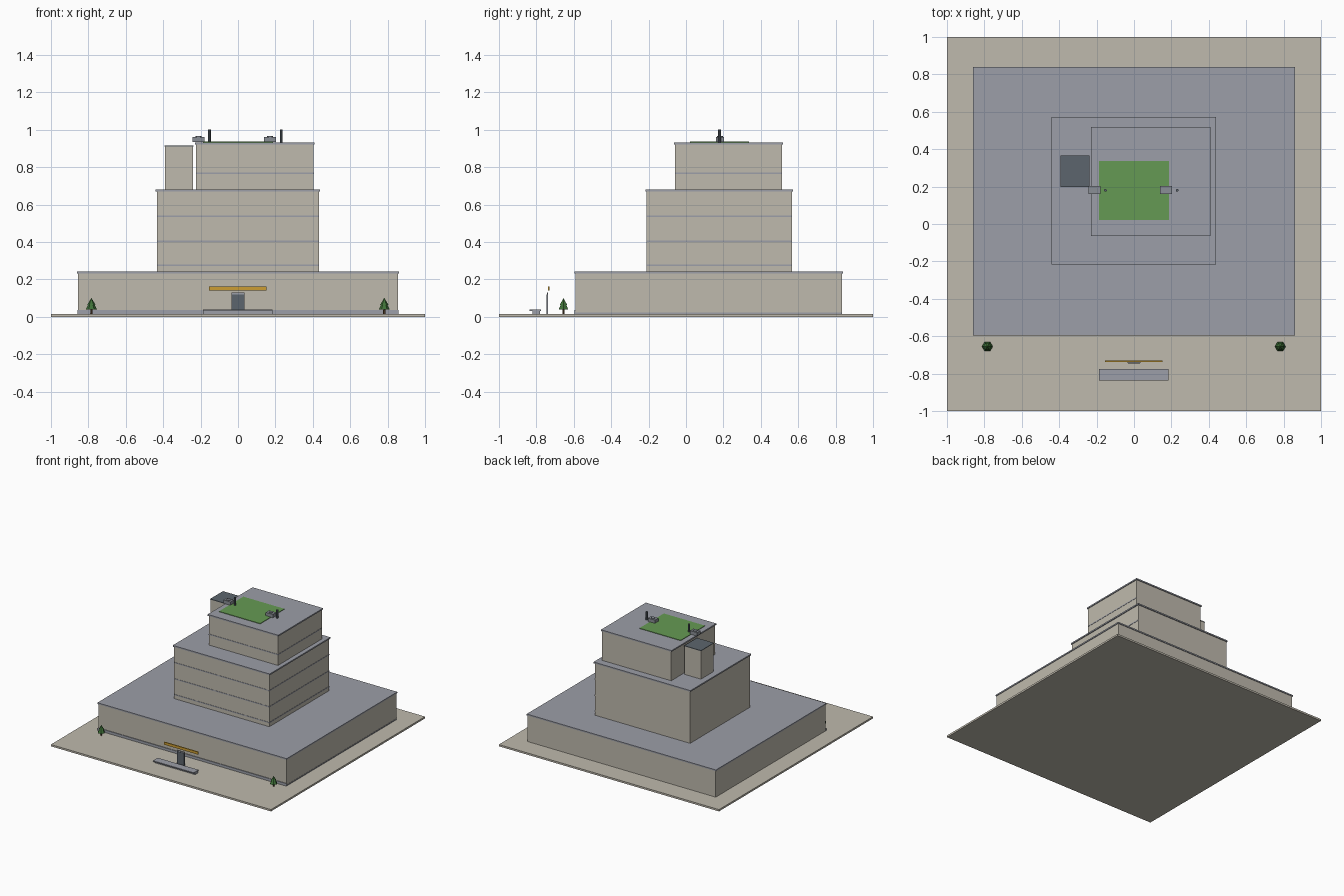
import bpy
import math

cube = bpy.data.objects.get("Cube")
if cube:
    bpy.data.objects.remove(cube)


def material(name, rgb):
    """Flat material from 0-255 display colour, stored as linear."""
    lin = [((c / 255 + 0.055) / 1.055) ** 2.4 for c in rgb] + [1.0]
    m = bpy.data.materials.new(name)
    m.use_nodes = True
    m.diffuse_color = lin
    bsdf = next(n for n in m.node_tree.nodes if n.type == 'BSDF_PRINCIPLED')
    bsdf.inputs["Base Color"].default_value = lin
    return m


STONE = material("warm_stone", (191, 186, 173))
ROOF = material("roof_grey", (156, 159, 168))
SLATE = material("dark_slate", (92, 101, 109))
UNIT = material("unit_grey", (138, 143, 150))
LAWN = material("lawn_green", (101, 154, 83))
LEAF = material("leaf_green", (62, 112, 55))
TRUNK = material("trunk_brown", (92, 70, 50))
GOLD = material("sign_gold", (204, 158, 52))


def finish(name, mat):
    ob = bpy.context.object
    ob.name = name
    ob.data.materials.append(mat)
    return ob


def box(name, x, y, z, mat):
    """Box given by its (min, max) range on each axis."""
    bpy.ops.mesh.primitive_cube_add(size=1)
    ob = finish(name, mat)
    for i, (a, b) in enumerate((x, y, z)):
        ob.location[i] = (a + b) / 2
        ob.scale[i] = b - a
    return ob


def cone(name, x, y, z, r1, r2, sides, mat):
    bpy.ops.mesh.primitive_cone_add(vertices=sides, radius1=r1, radius2=r2, depth=z[1] - z[0],
                                    location=(x, y, sum(z) / 2), rotation=(0, 0, math.pi / 6))
    return finish(name, mat)


def tier(name, x, y, z, lip, stripes=()):
    """Building block with an overhanging roof slab and floor lines on two sides."""
    box(name + "_walls", x, y, (z[0], z[1] - 0.01), STONE)
    box(name + "_roof", (x[0] - lip, x[1] + lip), (y[0] - lip, y[1] + lip),
        (z[1] - 0.011, z[1]), ROOF)
    for h in stripes:
        band = (h - 0.004, h + 0.004)
        box(name + "_front_line", x, (y[0] - 0.002, y[0]), band, ROOF)
        box(name + "_side_line", (x[1], x[1] + 0.002), y, band, ROOF)


# Ground and stacked building
box("ground_slab", (-1, 1), (-1, 1), (0, 0.015), STONE)
tier("podium", (-0.855, 0.855), (-0.592, 0.835), (0.015, 0.242), 0.005)
tier("middle_block", (-0.434, 0.432), (-0.21, 0.566), (0.242, 0.68), 0.007, (0.275, 0.405, 0.538))
tier("upper_block", (-0.225, 0.404), (-0.058, 0.513), (0.68, 0.932), 0.006, (0.768,))

# Podium plinth strips
box("plinth_front", (-0.857, 0.857), (-0.597, -0.592), (0.015, 0.036), ROOF)
box("plinth_side", (0.855, 0.857), (-0.592, 0.835), (0.015, 0.023), ROOF)

# Lift tower beside the upper block
box("lift_tower", (-0.39, -0.24), (0.2, 0.363), (0.68, 0.911), STONE)
box("lift_tower_roof", (-0.392, -0.238), (0.198, 0.365), (0.911, 0.916), SLATE)

# Roof garden and rooftop machinery
box("roof_lawn", (-0.188, 0.186), (0.022, 0.338), (0.932, 0.936), LAWN)
for x in (-0.212, 0.172):
    box("cooling_unit", (x - 0.032, x + 0.032), (0.16, 0.204), (0.934, 0.962), UNIT)
    cone("cooling_fan", x, 0.182, (0.962, 0.967), 0.016, 0.016, 12, UNIT)
for x in (-0.153, 0.231):
    cone("vent_pipe", x, 0.18, (0.932, 1.0), 0.008, 0.008, 8, SLATE)

# Entrance: doorway, sign and step
box("door_frame", (-0.036, 0.034), (-0.742, -0.737), (0.015, 0.13), ROOF)
box("door_panel", (-0.033, 0.031), (-0.745, -0.742), (0.015, 0.12), SLATE)
box("entrance_sign", (-0.155, 0.152), (-0.738, -0.729), (0.14, 0.161), GOLD)
box("step_top", (-0.187, 0.184), (-0.838, -0.776), (0.03, 0.038), ROOF)
box("step_base", (-0.187, 0.184), (-0.82, -0.78), (0.015, 0.03), ROOF)

# Pair of small trees
for x in (-0.784, 0.782):
    cone("tree_trunk", x, -0.655, (0.015, 0.05), 0.006, 0.005, 6, TRUNK)
    cone("tree_lower_crown", x, -0.655, (0.04, 0.082), 0.029, 0.008, 6, LEAF)
    cone("tree_upper_crown", x, -0.655, (0.064, 0.101), 0.022, 0.0, 6, LEAF)
